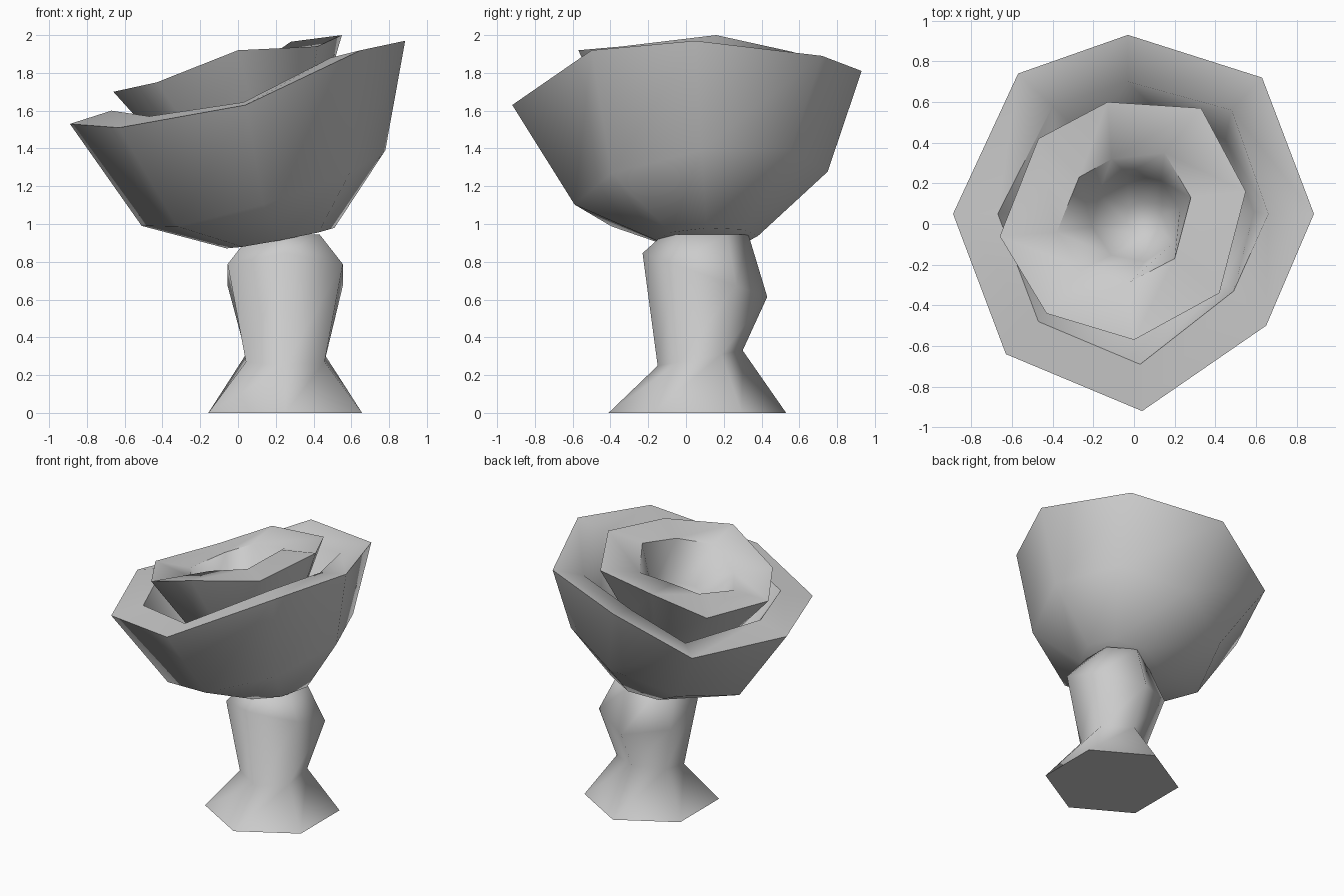
import bpy, bmesh, math
from mathutils import Vector

cube = bpy.data.objects.get("Cube")
if cube:
    bpy.data.objects.remove(cube, do_unlink=True)

grey = bpy.data.materials.new("plain_grey")
grey.use_nodes = True
grey.diffuse_color = (0.6, 0.6, 0.6, 1)
grey.node_tree.nodes["Principled BSDF"].inputs["Base Color"].default_value = (0.6, 0.6, 0.6, 1)


def ring(center, rx, ry, sides=8, turn=0.0, tilt=(0, 0)):
    """A tilted polygon, counter-clockwise from +x; tilt is the rise per unit of x and y."""
    pts = []
    for i in range(sides):
        a = turn + i * math.tau / sides
        x, y = rx * math.cos(a), ry * math.sin(a)
        pts.append(Vector(center) + Vector((x, y, tilt[0] * x + tilt[1] * y)))
    return pts


def loft(name, rings):
    """Join the rings with quads, cap both ends and shade smooth with sharp rims."""
    bm = bmesh.new()
    loops = [[bm.verts.new(p) for p in r] for r in rings]
    n = len(loops[0])
    for low, high in zip(loops, loops[1:]):
        for i in range(n):
            j = (i + 1) % n
            bm.faces.new((low[i], low[j], high[j], high[i]))
    bm.faces.new(loops[0][::-1])
    bm.faces.new(loops[-1])
    bmesh.ops.recalc_face_normals(bm, faces=bm.faces)
    mesh = bpy.data.meshes.new(name)
    bm.to_mesh(mesh)
    bm.free()
    obj = bpy.data.objects.new(name, mesh)
    bpy.context.collection.objects.link(obj)
    mesh.materials.append(grey)
    bpy.ops.object.select_all(action='DESELECT')
    obj.select_set(True)
    bpy.context.view_layer.objects.active = obj
    bpy.ops.object.shade_smooth_by_angle(angle=math.radians(66))
    return obj


# Six-sided stem with a flared foot and a swollen top
half = math.pi / 6
loft("stem", [
    ring((0.25, 0.06, 0), 0.47, 0.47, 6, half),
    ring((0.25, 0.075, 0.29), 0.24, 0.225, 6, half, (0, 0.18)),
    ring((0.25, 0.10, 0.73), 0.352, 0.33, 6, half, (0, -0.35)),
    ring((0.25, 0.105, 0.945), 0.21, 0.225, 6, half),
])

# Outer bowl: irregular rim and lip, hollow inside
outer_rim = [(0.885, 0.05, 1.97), (0.63, 0.72, 1.89), (-0.03, 0.93, 1.81), (-0.57, 0.74, 1.54),
             (-0.89, 0.05, 1.53), (-0.63, -0.64, 1.51), (0.04, -0.92, 1.63), (0.65, -0.5, 1.92)]
outer_lip = [(0.66, 0.05, 1.92), (0.48, 0.56, 1.83), (-0.03, 0.70, 1.75), (-0.40, 0.58, 1.55),
             (-0.67, 0.05, 1.60), (-0.47, -0.48, 1.57), (0.03, -0.69, 1.645), (0.49, -0.33, 1.88)]
loft("outer_bowl", [
    ring((0.225, 0.11, 0.925), 0.285, 0.27, tilt=(0.19, 0.04)),
    ring((0.135, 0.08, 1.19), 0.645, 0.67, tilt=(0.31, 0.13)),
    outer_rim, outer_lip,
    ring((0.11, 0.06, 1.28), 0.48, 0.5, tilt=(0.3, 0.12)),
    ring((0.18, 0.08, 1.07), 0.2, 0.2, tilt=(0.2, 0.05)),
])

# Inner bowl nested in the outer one, with a rounded hollow
inner_rim = [(0.55, 0.16, 2.0), (0.33, 0.57, 1.91), (-0.13, 0.60, 1.86), (-0.47, 0.42, 1.70),
             (-0.66, -0.06, 1.70), (-0.43, -0.44, 1.75), (0, -0.57, 1.92), (0.42, -0.34, 1.94)]
inner_lip = [(0.28, 0.13, 1.965), (0.15, 0.35, 1.86), (-0.11, 0.32, 1.83), (-0.27, 0.23, 1.76),
             (-0.38, -0.04, 1.715), (-0.25, -0.22, 1.75), (-0.03, -0.29, 1.88), (0.20, -0.17, 1.91)]
loft("inner_bowl", [
    ring((0.12, 0.06, 1.17), 0.18, 0.18, turn=0.2, tilt=(0.2, 0.05)),
    ring((0.05, 0.03, 1.42), 0.37, 0.38, turn=0.2, tilt=(0.28, 0.05)),
    inner_rim, inner_lip,
    ring((0.01, 0.03, 1.57), 0.22, 0.22, turn=0.2, tilt=(0.28, 0.05)),
    ring((0.05, 0.03, 1.42), 0.09, 0.09, turn=0.2, tilt=(0.2, 0.05)),
])
